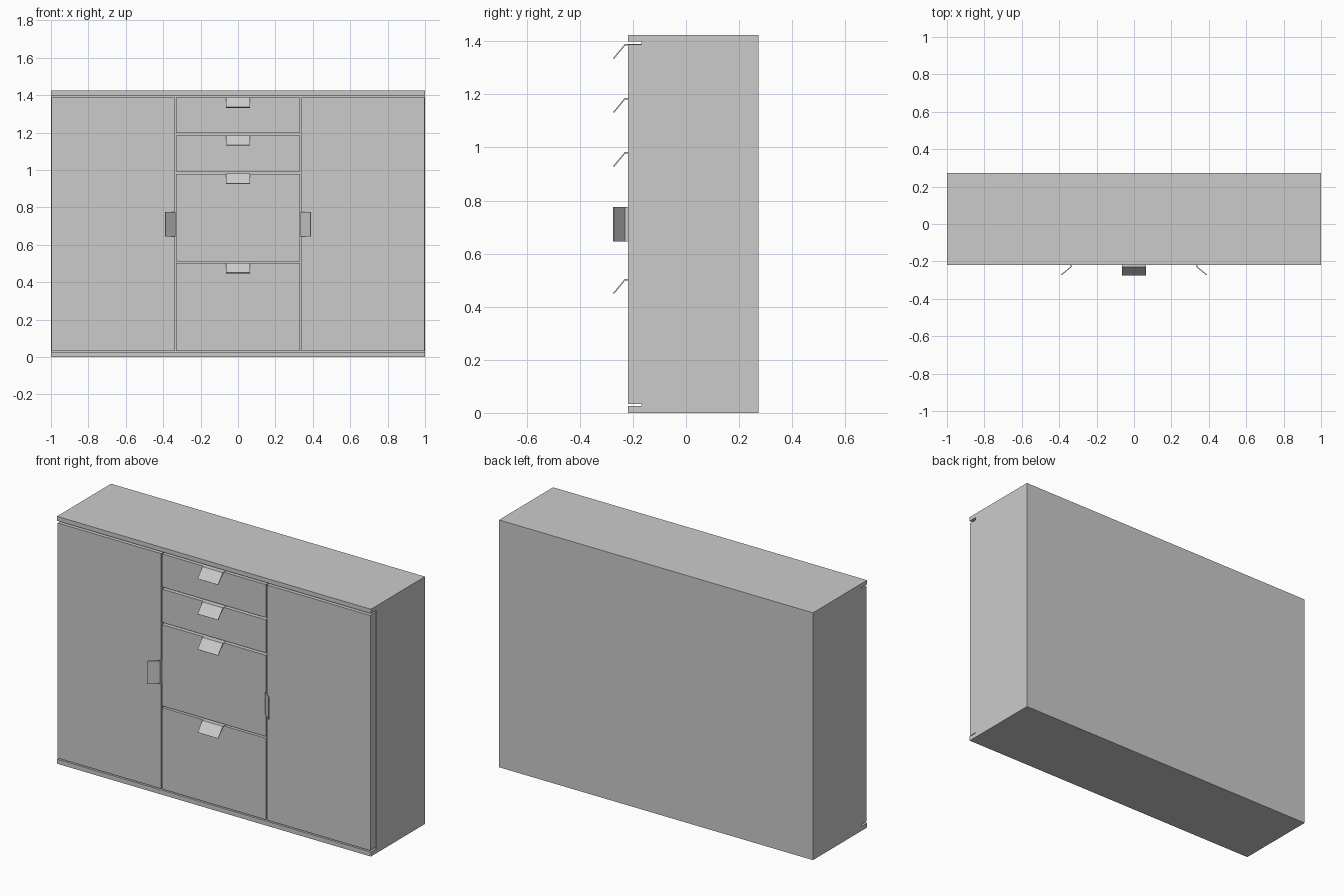
import bpy, bmesh
from mathutils import Vector

if "Cube" in bpy.data.objects:
    bpy.data.objects.remove(bpy.data.objects["Cube"])

FRONT, SEAM, BACK = -0.219, -0.168, 0.273   # main depth planes
HEIGHT = 1.424


def extrude_profile(name, pts, offset):
    """Closed planar outline extruded along a vector."""
    bm = bmesh.new()
    face = bm.faces.new([bm.verts.new(p) for p in pts])
    geom = bmesh.ops.extrude_face_region(bm, geom=[face])["geom"]
    moved = [g for g in geom if isinstance(g, bmesh.types.BMVert)]
    bmesh.ops.translate(bm, verts=moved, vec=Vector(offset))
    bmesh.ops.recalc_face_normals(bm, faces=bm.faces)
    mesh = bpy.data.meshes.new(name)
    bm.to_mesh(mesh)
    bm.free()
    obj = bpy.data.objects.new(name, mesh)
    bpy.context.collection.objects.link(obj)
    return obj


def front_panel(name, x0, x1, z0, z1):
    """Flat door or drawer front."""
    pts = [(x0, FRONT, z0), (x1, FRONT, z0), (x1, FRONT, z1), (x0, FRONT, z1)]
    return extrude_profile(name, pts, (0, SEAM - FRONT, 0))


# Bent sheet handle section: (depth, drop away from the panel edge)
T = 0.005
HANDLE = [(SEAM, 0), (-0.231, 0), (-0.275, 0.053), (-0.271, 0.056),
          (-0.229, T), (SEAM, T)]


def drawer_handle(name, z):
    pts = [(-0.065, y, z - d) for y, d in HANDLE]
    extrude_profile(name, pts, (0.13, 0, 0))


def door_handle(name, side):
    pts = [(side * (0.335 + d), y, 0.645) for y, d in HANDLE]
    extrude_profile(name, pts, (0, 0, 0.13))


# Carcass with projecting top and bottom lips
profile = [(FRONT, 0), (BACK, 0), (BACK, HEIGHT), (FRONT, HEIGHT),
           (FRONT, 1.399), (SEAM, 1.399), (SEAM, 0.026), (FRONT, 0.026)]
extrude_profile("carcass", [(-1, y, z) for y, z in profile], (2, 0, 0))

# Side doors with handles
for label, side in (("left", -1), ("right", 1)):
    x0, x1 = sorted((side * 0.337, side * 0.996))
    front_panel(label + "_door", x0, x1, 0.033, 1.387)
    door_handle(label + "_door_handle", side)

# Centre drawers with handles
drawers = [(0.033, 0.502), (0.512, 0.980), (0.993, 1.184), (1.197, 1.387)]
for i, (z0, z1) in enumerate(drawers, 1):
    front_panel(f"drawer_front_{i}", -0.331, 0.331, z0, z1)
    drawer_handle(f"drawer_handle_{i}", z1 + 0.002)
